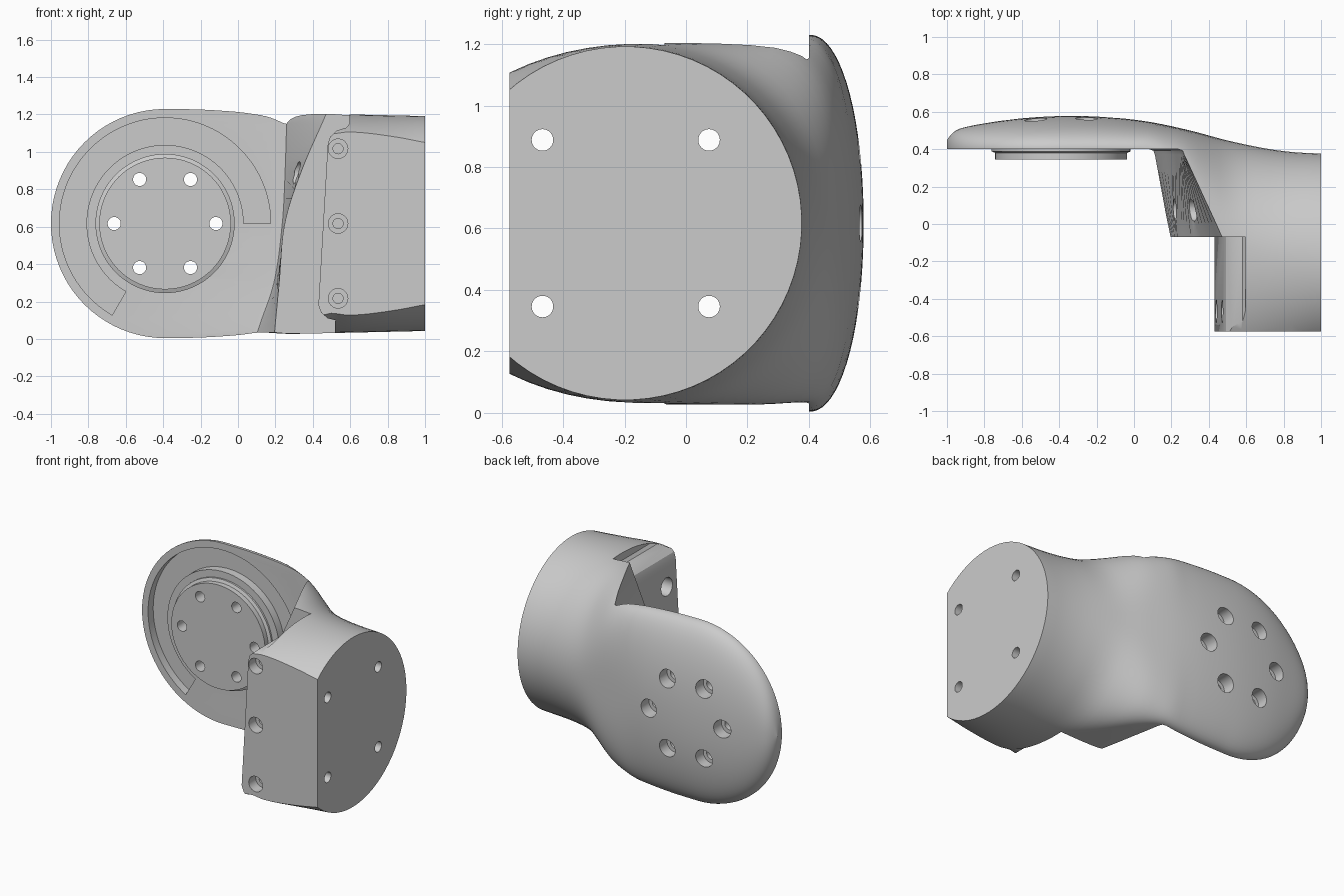
import bpy, bmesh, math
from mathutils import Vector

if "Cube" in bpy.data.objects:
    bpy.data.objects.remove(bpy.data.objects["Cube"])

grey = bpy.data.materials.new("light grey plastic")
grey.use_nodes = True
COLOR = (0.6, 0.6, 0.6, 1)
grey.diffuse_color = COLOR
grey.node_tree.nodes["Principled BSDF"].inputs["Base Color"].default_value = COLOR

JX, JZ = -0.39, 0.617   # joint axis, also the mid height of the link


def loft(name, shells):
    """Solids skinned through rings of points; each shell is a list of rings."""
    bm = bmesh.new()
    for rings in shells:
        rows = [[bm.verts.new(p) for p in ring] for ring in rings]
        n = len(rows[0])
        for a, b in zip(rows, rows[1:]):
            for i in range(n):
                j = (i + 1) % n
                bm.faces.new((a[i], a[j], b[j], b[i]))
        bm.faces.new(rows[0][::-1])
        bm.faces.new(rows[-1])
    bmesh.ops.recalc_face_normals(bm, faces=bm.faces)
    mesh = bpy.data.meshes.new(name)
    bm.to_mesh(mesh)
    bm.free()
    mesh.materials.append(grey)
    obj = bpy.data.objects.new(name, mesh)
    bpy.context.collection.objects.link(obj)
    return obj


def turned(axis, origin, steps, sides=40):
    """Rings of a stepped shaft: steps are (distance along axis, radius)."""
    rings = []
    for d, r in steps:
        ring = []
        for i in range(sides):
            t = math.tau * i / sides
            u, v = r * math.cos(t), r * math.sin(t)
            ring.append(Vector(origin) + Vector((d, u, v) if axis == "x" else (u, d, v)))
        rings.append(ring)
    return rings


def cut(obj, *cutters):
    bpy.context.view_layer.objects.active = obj
    for cutter in cutters:
        cutter.hide_render = True
        mod = obj.modifiers.new(cutter.name, "BOOLEAN")
        mod.operation, mod.solver, mod.object = "DIFFERENCE", "EXACT", cutter
        bpy.ops.object.modifier_apply(modifier=mod.name)


def sample(keys, x):
    """Smooth curve through (x, value) keys."""
    k = 0
    while k < len(keys) - 2 and x > keys[k + 1][0]:
        k += 1

    def slope(i):
        a, b = keys[max(i - 1, 0)], keys[min(i + 1, len(keys) - 1)]
        return (b[1] - a[1]) / (b[0] - a[0])
    (x0, v0), (x1, v1) = keys[k], keys[k + 1]
    w = x1 - x0
    t = min(max((x - x0) / w, 0), 1)
    return (v0 * (1 + 2 * t) * (1 - t) ** 2 + slope(k) * w * t * (1 - t) ** 2
            + v1 * t * t * (3 - 2 * t) + slope(k + 1) * w * t * t * (t - 1))


# Link body: superellipse sections skinned along x
BACK = [(-1, .45), (-.97, .487), (-.93, .51), (-.8, .538), (-.6, .565), (-.35, .578),
        (-.1, .568), (.1, .543), (.3, .5), (.5, .447), (.7, .405), (.85, .385), (1, .377)]
HALF = [(JX, .613), (-.2, .61), (0, .597), (.12, .583), (.26, .59), (.5, .586), (1, .575)]
MID = [(-1, .4), (0, .4), (.12, .37), (.26, .2), (.4, 0), (.6, -.15), (1, -.198)]
FRONT = [(-1, 1.5), (.26, 1.5), (.45, .85), (.6, .77), (1, .575)]
POWER = [(-1, 2.15), (0, 2.15), (.26, 2.9), (.5, 2.15), (.7, 2), (1, 2)]


def section(x):
    h = sample(HALF, x)
    if x < JX:
        h = math.sqrt(max(.613 ** 2 - ((x - JX) * .613 / .61) ** 2, .0004))
    mid, n = sample(MID, x), sample(POWER, x)
    ring = []
    for i in range(72):
        t = math.tau * (i + .5) / 72
        c, s = math.cos(t), math.sin(t)
        depth = sample(BACK, x) - mid if c > 0 else sample(FRONT, x)
        ring.append((x, mid + math.copysign(abs(c) ** (2 / n), c) * depth,
                     JZ + math.copysign(abs(s) ** (2 / n), s) * h))
    return ring


stations = [JX - .61 * math.cos(math.pi / 2 * i / 20) for i in range(20)]
stations += [JX + (1 - JX) * i / 36 for i in range(37)]
body = loft("link_body", [[section(x) for x in stations]])

# Space in front of the joint plate, bounded by a twisted wall
WALL = [(-.1, .09, .185), (.03, .11, .195), (.3, .2, .22), (.62, .245, .25),
        (.9, .26, .34), (1.2, .27, .47), (1.35, .28, .53)]
a_keys = [(z, a) for z, a, b in WALL]
b_keys = [(z, b) for z, a, b in WALL]
rings = []
for i in range(30):
    z = -.1 + 1.45 * i / 29
    a, b = sample(a_keys, z), sample(b_keys, z)
    rings.append([(-1.5, .4, z), (a - .03, .4, z), (a - .008, .392, z),
                  (a, .37, z), (b, -.07, z), (b, -.1, z), (-1.5, -.1, z)])
joint_space = loft("joint_space_cutter", [rings])

# Space around the screw flange, and the flat split face
outline = [(-1.5, -.2), (.515, -.2), (.52, .1), (.48, .11), (.445, .14), (.43, .18),
           (.48, 1.04), (.492, 1.08), (.53, 1.115), (.58, 1.13), (.595, 1.15),
           (.6, 1.4), (-1.5, 1.4)]
flange_space = loft("flange_space_cutter", [[[(x, y, z) for x, z in outline] for y in (-2, -.07)]])
split = loft("split_cutter", [[[(x, y, z) for x, z in ((-2, -1), (2, -1), (2, 2), (-2, 2))]
                              for y in (-3, -.575)]])

# Curved groove around the joint
groove_rings = []
for i in range(81):
    t = math.radians(240 * i / 80)
    groove_rings.append([(JX + r * math.cos(t), y, JZ + r * math.sin(t))
                         for r, y in ((.42, .3), (.565, .3), (.565, .455), (.42, .455))])
groove = loft("groove_cutter", [groove_rings])

# Stepped screw holes: joint, end face and split flange
joint_drills = loft("joint_hole_cutter", [
    turned("y", (JX + .272 * math.cos(k * math.pi / 3), 0, JZ + .272 * math.sin(k * math.pi / 3)),
           [(.2, .035), (.48, .035), (.48, .06), (.8, .06)]) for k in range(6)])
end_drills = loft("end_hole_cutter", [
    turned("x", (0, y, JZ + dz), [(.05, .06), (.9, .06), (.9, .035), (1.2, .035)])
    for y in (-.467, .075) for dz in (-.271, .271)])
flange_drills = loft("flange_hole_cutter", [
    turned("y", (.535, 0, JZ + dz), [(-.8, .052), (-.5, .052), (-.5, .027), (-.3, .027)])
    for dz in (-.4, 0, .4)])

cut(body, split, joint_space, flange_space, groove, joint_drills, end_drills, flange_drills)

# Raised round boss on the joint plate
boss = loft("joint_boss", [turned("y", (JX, 0, JZ),
            [(.4, .372), (.388, .372), (.38, .352), (.345, .352)], 80)])
cut(boss, joint_drills)

for cutter in (split, joint_space, flange_space, groove, joint_drills, end_drills, flange_drills):
    bpy.data.objects.remove(cutter)

for obj in (body, boss):
    bpy.ops.object.select_all(action="DESELECT")
    obj.select_set(True)
    bpy.context.view_layer.objects.active = obj
    bpy.ops.object.shade_smooth_by_angle(angle=math.radians(28))
